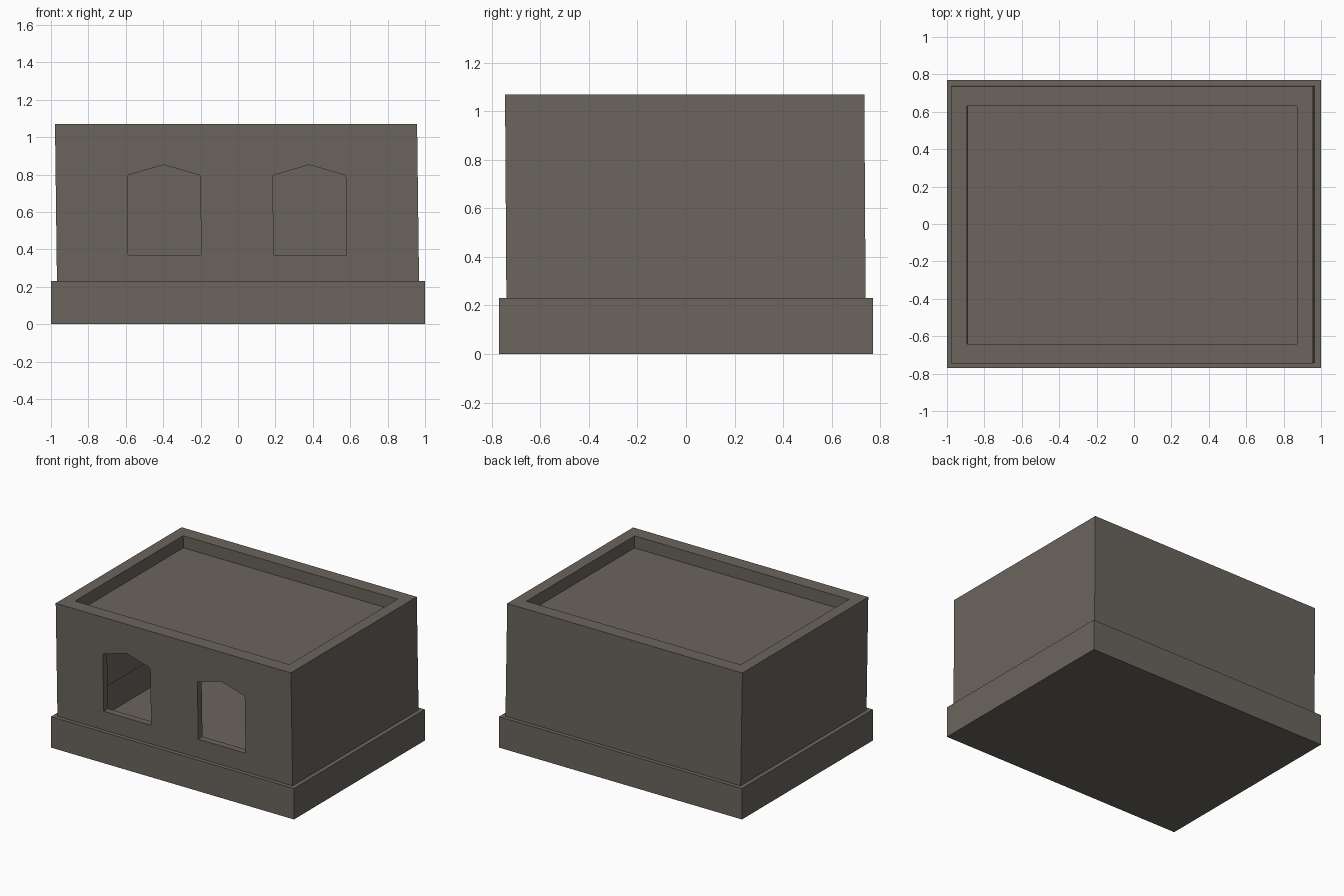
import bpy, bmesh
from mathutils import Vector

if "Cube" in bpy.data.objects:
    bpy.data.objects.remove(bpy.data.objects["Cube"])

stone = bpy.data.materials.new("weathered stone")
stone.diffuse_color = (0.145, 0.129, 0.108, 1)
stone.use_nodes = True
stone.node_tree.nodes["Principled BSDF"].inputs["Base Color"].default_value = stone.diffuse_color

BASE_TOP, TOP, ROOF = 0.23, 1.07, 0.98


def lean(x, y, z):
    """The upper walls lean very slightly to the left and front."""
    h = z - BASE_TOP
    return Vector((x - 0.0125 * h, y - 0.0065 * h, z))


def rect(hx, hy, z, leaning=False):
    pts = [(-hx, -hy), (hx, -hy), (hx, hy), (-hx, hy)]
    return [lean(x, y, z) if leaning else Vector((x, y, z)) for x, y in pts]


def loop(bm, pts):
    return [bm.verts.new(p) for p in pts]


def band(bm, a, b, skip=()):
    """Quads between two matching loops."""
    n = len(a)
    for i in range(n):
        if i not in skip:
            j = (i + 1) % n
            bm.faces.new((a[i], a[j], b[j], b[i]))


def finish(bm, name):
    mesh = bpy.data.meshes.new(name)
    bm.to_mesh(mesh)
    bm.free()
    mesh.materials.append(stone)
    bpy.context.collection.objects.link(bpy.data.objects.new(name, mesh))


# Plinth: hollow, with a floor and a narrow ledge
bm = bmesh.new()
bottom = loop(bm, rect(1.0, 0.77, 0))
edge = loop(bm, rect(1.0, 0.77, BASE_TOP))
inner = loop(bm, rect(0.968, 0.74, BASE_TOP))
bm.faces.new(bottom[::-1])
band(bm, bottom, edge)
band(bm, edge, inner)
finish(bm, "plinth")

# Side and back walls
bm = bmesh.new()
low, high = rect(0.968, 0.74, BASE_TOP), rect(0.968, 0.74, TOP, True)
band(bm, loop(bm, low), loop(bm, high), skip=(0,))
finish(bm, "side_and_back_walls")


def window_outline(cx, y):
    shape = [(-0.195, 0.37), (0.195, 0.37), (0.195, 0.795), (0, 0.852), (-0.195, 0.795)]
    return [lean(cx + x, y, z) for x, z in shape]


# Front wall with two pointed openings
bm = bmesh.new()
edges = []
for pts in ([low[0], low[1], high[1], high[0]],
            window_outline(-0.39, -0.74), window_outline(0.388, -0.74)):
    vs = loop(bm, pts)
    edges += [bm.edges.new((vs[i - 1], vs[i])) for i in range(len(vs))]
bmesh.ops.triangle_fill(bm, edges=edges, use_beauty=True, normal=(0, -1, 0))
for f in bm.faces:
    f.normal_update()
    if f.normal.y > 0:
        f.normal_flip()
bmesh.ops.dissolve_limit(bm, angle_limit=0.02, verts=bm.verts[:], edges=bm.edges[:])
finish(bm, "front_wall")

# Window reveals, running inward from the front wall
for name, cx in (("left_window_reveal", -0.39), ("right_window_reveal", 0.388)):
    bm = bmesh.new()
    band(bm, loop(bm, window_outline(cx, -0.69)), loop(bm, window_outline(cx, -0.74)))
    bmesh.ops.reverse_faces(bm, faces=bm.faces[:])
    finish(bm, name)

# Parapet rim and sunken flat roof
bm = bmesh.new()
rim = loop(bm, high)
lip = loop(bm, rect(0.882, 0.636, TOP, True))
floor = loop(bm, rect(0.882, 0.636, ROOF, True))
band(bm, rim, lip)
band(bm, lip, floor)
bm.faces.new(floor)
finish(bm, "parapet_and_roof")
